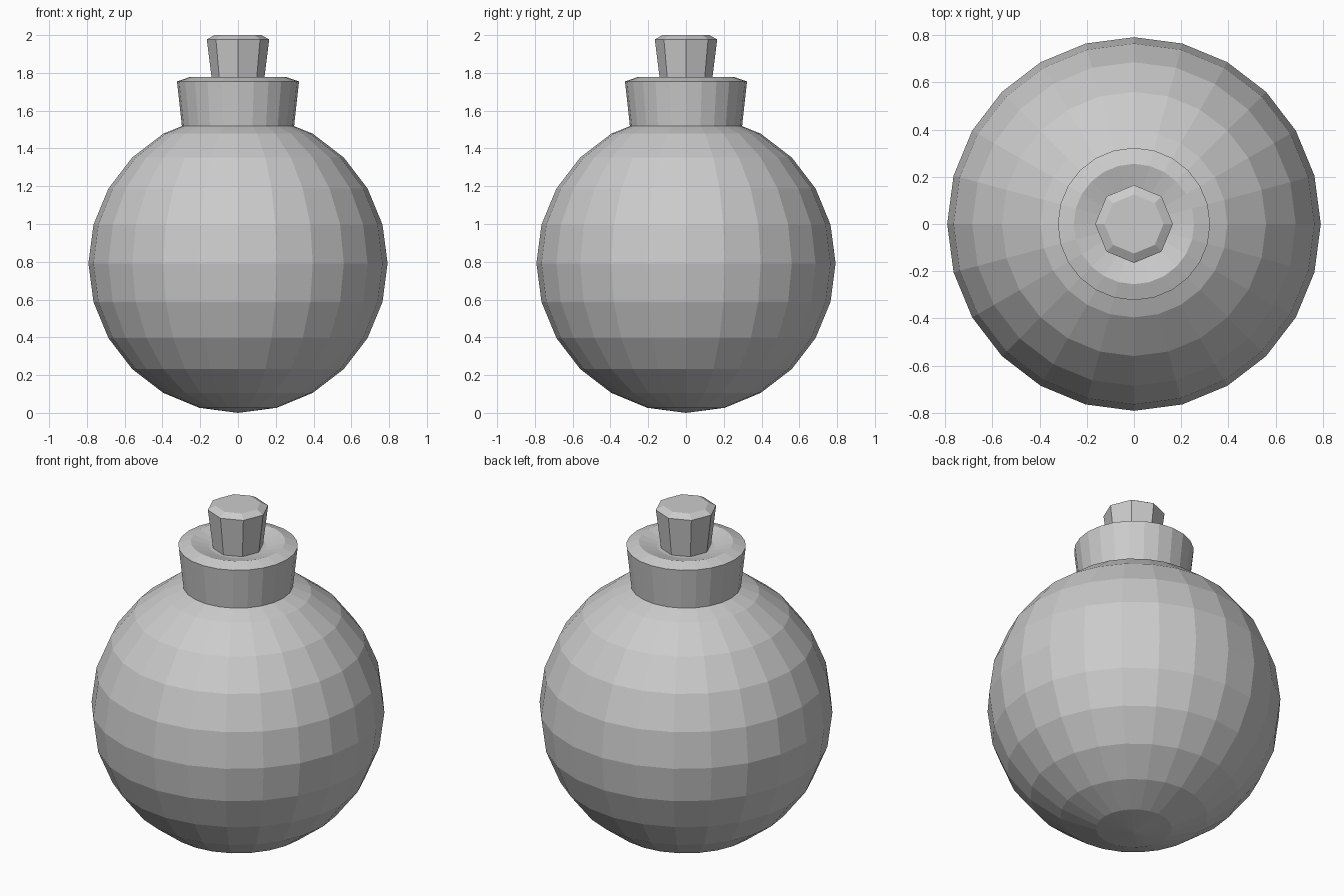
import bpy, bmesh
from math import sin, cos, pi, radians

if "Cube" in bpy.data.objects:
    bpy.data.objects.remove(bpy.data.objects["Cube"])


def lathe(name, profile, sides):
    """Spin (radius, height) points, listed bottom to top, around z."""
    bm = bmesh.new()
    rings = []
    for r, z in profile:
        if r < 1e-5:
            rings.append([bm.verts.new((0, 0, z))] * sides)
        else:
            rings.append([bm.verts.new((r * cos(2 * pi * i / sides),
                                        r * sin(2 * pi * i / sides), z))
                          for i in range(sides)])
    for low, high in zip(rings, rings[1:]):
        for i in range(sides):
            j = (i + 1) % sides
            corners = [low[i], low[j], high[j], high[i]]
            bm.faces.new(list(dict.fromkeys(corners)))
    mesh = bpy.data.meshes.new(name)
    bm.to_mesh(mesh)
    bm.free()
    obj = bpy.data.objects.new(name, mesh)
    bpy.context.collection.objects.link(obj)
    return obj


# Round body: 15 degree rows, cut open under the collar
R = 0.792
rows = [(R * cos(radians(a)), R + R * sin(radians(a))) for a in range(-75, 61, 15)]
lathe("body", [(0, 0)] + rows + [(0.297, 1.518)], 24)

# Flared collar with bevelled rim and dished top
lathe("collar", [(0.297, 1.518), (0.323, 1.755), (0.255, 1.778),
                 (0.155, 1.75), (0, 1.74)], 24)

# Eight-sided fuse plug, widening upward with a bevelled top
lathe("fuse_plug", [(0, 1.742), (0.136, 1.742), (0.165, 1.977),
                    (0.125, 2.0), (0, 2.0)], 8)
